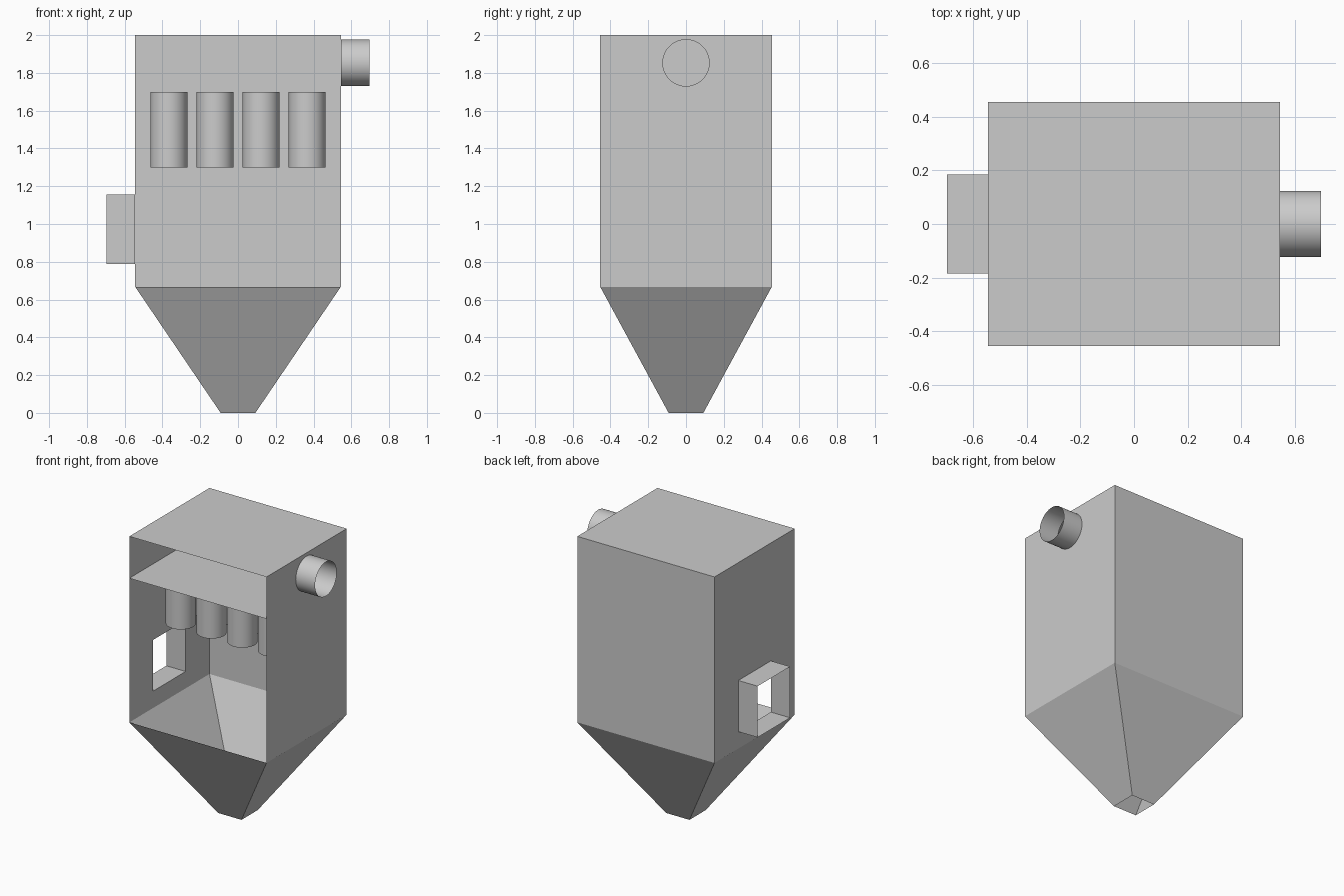
import bpy, bmesh, math
from mathutils import Vector, Matrix

if "Cube" in bpy.data.objects:
    bpy.data.objects.remove(bpy.data.objects["Cube"])

HX, HY = 0.544, 0.454            # housing half width / half depth
Z_HOP, Z_PLATE, Z_TOP = 0.667, 1.70, 2.0
END = 0.697                      # outer end of the ducts
IN_Y, IN_Z0, IN_Z1 = 0.184, 0.788, 1.155
OUT_R, OUT_Z = 0.123, 1.853


def finish(name, bm, smooth=False):
    me = bpy.data.meshes.new(name)
    bm.to_mesh(me)
    bm.free()
    ob = bpy.data.objects.new(name, me)
    bpy.context.collection.objects.link(ob)
    if smooth:
        bpy.ops.object.select_all(action='DESELECT')
        ob.select_set(True)
        bpy.context.view_layer.objects.active = ob
        bpy.ops.object.shade_smooth_by_angle(angle=math.radians(35))
    return ob


def open_box(lo, hi, open_sides):
    """Sheet-metal box with the sides facing the given directions removed."""
    lo, hi = Vector(lo), Vector(hi)
    bm = bmesh.new()
    bmesh.ops.create_cube(bm, size=1)
    bmesh.ops.scale(bm, vec=hi - lo, verts=bm.verts)
    bmesh.ops.translate(bm, vec=(lo + hi) / 2, verts=bm.verts)
    bm.normal_update()
    gone = [f for f in bm.faces
            if any(f.normal.dot(Vector(d)) > 0.9 for d in open_sides)]
    bmesh.ops.delete(bm, geom=gone, context='FACES')
    return bm


def side_wall(name, x, hole):
    """Side sheet at x with a hole given as (y, z) points."""
    outer = [(-HY, Z_HOP), (HY, Z_HOP), (HY, Z_TOP), (-HY, Z_TOP)]
    bm = bmesh.new()
    edges = []
    for loop in (outer, hole):
        vs = [bm.verts.new((x, y, z)) for y, z in loop]
        edges += [bm.edges.new((vs[i - 1], vs[i])) for i in range(len(vs))]
    normal = Vector((1 if x > 0 else -1, 0, 0))
    bmesh.ops.triangle_fill(bm, use_beauty=True, use_dissolve=False,
                            edges=edges, normal=normal)
    bm.normal_update()
    for f in bm.faces:
        if f.normal.dot(normal) < 0:
            f.normal_flip()
    return finish(name, bm)


def cylinder(name, r, depth, center, rot=None, caps=True):
    bm = bmesh.new()
    bmesh.ops.create_cone(bm, cap_ends=caps, segments=48, radius1=r, radius2=r,
                          depth=depth,
                          matrix=Matrix.Translation(center) @ (rot or Matrix()))
    return finish(name, bm, True)


# Housing: back and roof, front left open
finish("housing_back_and_roof",
       open_box((-HX, -HY, Z_HOP), (HX, HY, Z_TOP),
                [(0, -1, 0), (0, 0, -1), (1, 0, 0), (-1, 0, 0)]))

# Side walls with duct openings
side_wall("inlet_wall", -HX, [(-IN_Y, IN_Z0), (IN_Y, IN_Z0),
                              (IN_Y, IN_Z1), (-IN_Y, IN_Z1)])
side_wall("outlet_wall", HX,
          [(OUT_R * math.cos(math.tau * i / 48),
            OUT_Z + OUT_R * math.sin(math.tau * i / 48)) for i in range(48)])

# Hopper tapering to an open square discharge
bm = open_box((-HX, -HY, 0), (HX, HY, Z_HOP), [(0, 0, 1), (0, 0, -1)])
for v in bm.verts:
    if v.co.z < 0.01:
        v.co.x = math.copysign(0.092, v.co.x)
        v.co.y = math.copysign(0.092, v.co.y)
finish("hopper", bm)

# Inlet and outlet ducts
finish("inlet_duct", open_box((-END, -IN_Y, IN_Z0), (-HX, IN_Y, IN_Z1),
                              [(1, 0, 0), (-1, 0, 0)]))
cylinder("outlet_duct", OUT_R, END - HX, ((HX + END) / 2, 0, OUT_Z),
         Matrix.Rotation(math.pi / 2, 4, 'Y'), caps=False)

# Plate that carries the filters
bm = bmesh.new()
bmesh.ops.create_grid(bm, x_segments=1, y_segments=1, size=1,
                      matrix=Matrix.Translation((0, 0, Z_PLATE))
                      @ Matrix.Diagonal((HX, HY, 1, 1)))
finish("filter_plate", bm)

# Filter cartridges, four across and two deep
for row in range(2):
    for col in range(4):
        cylinder(f"filter_{row + 1}_{col + 1}", 0.098, Z_PLATE - 1.30,
                 ((col - 1.5) * 0.244, (row - 0.5) * 0.25, (Z_PLATE + 1.30) / 2))
